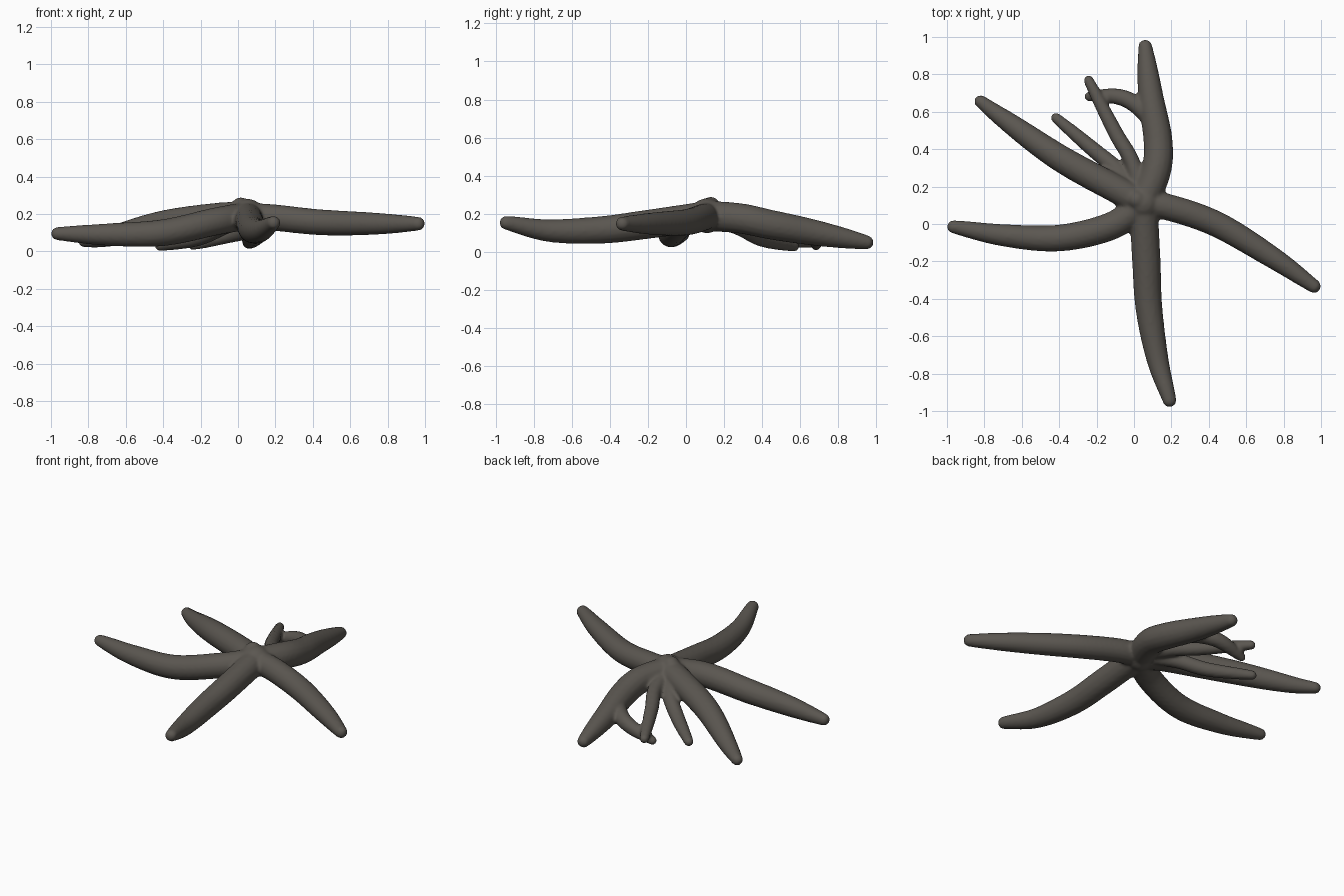
import bpy
import bmesh
from mathutils import Matrix, Vector

if "Cube" in bpy.data.objects:
    bpy.data.objects.remove(bpy.data.objects["Cube"])

skin = bpy.data.materials.new("dark grey brown skin")
skin.use_nodes = True
skin_color = (0.105, 0.095, 0.082, 1)
skin.diffuse_color = skin_color
skin.node_tree.nodes["Principled BSDF"].inputs["Base Color"].default_value = skin_color

HUB = (.05, .11, .19)
STEPS = 10


def smooth_path(points):
    """Sample a smooth path that passes through every given point."""
    knots = [Vector(p) for p in points]
    knots = [2 * knots[0] - knots[1]] + knots + [2 * knots[-1] - knots[-2]]
    path = []
    for before, start, end, after in zip(knots, knots[1:], knots[2:], knots[3:]):
        leave, arrive = (end - before) / 2, (after - start) / 2
        for step in range(STEPS):
            t = step / STEPS
            ease = t * t * (3 - 2 * t)
            path.append(start.lerp(end, ease)
                        + leave * t * (1 - t) ** 2
                        - arrive * t * t * (1 - t))
    path.append(knots[-2])
    return path


def add_ball(bm, center, radius):
    bmesh.ops.create_icosphere(bm, subdivisions=3, radius=radius,
                               matrix=Matrix.Translation(center))


def add_arm(bm, name, width, taper, *points):
    """Sweep a round tube that narrows towards its tip and round both ends."""
    path = smooth_path(points)
    lengths = [0]
    for a, b in zip(path, path[1:]):
        lengths.append(lengths[-1] + (b - a).length)
    radii = [width * (1 - taper * (d / lengths[-1]) ** 3.3) for d in lengths]

    curve = bpy.data.curves.new(name, "CURVE")
    curve.dimensions = "3D"
    curve.bevel_depth = 1
    curve.bevel_resolution = 6
    curve.use_fill_caps = True
    spline = curve.splines.new("POLY")
    spline.points.add(len(path) - 1)
    for point, place, radius in zip(spline.points, path, radii):
        point.co = (*place, 1)
        point.radius = radius
    helper = bpy.data.objects.new(name, curve)
    bpy.context.collection.objects.link(helper)
    bpy.context.view_layer.update()
    tube = helper.evaluated_get(bpy.context.evaluated_depsgraph_get())
    bm.from_mesh(tube.to_mesh())
    tube.to_mesh_clear()
    bpy.data.objects.remove(helper)
    for end in (0, -1):
        add_ball(bm, path[end], radii[end])


bm = bmesh.new()

# Five full-grown arms
add_arm(bm, "left_arm", .075, .53, HUB, (-.12, -.01, .16), (-.4, -.075, .1),
        (-.7, -.06, .09), (-.965, -.015, .095))
add_arm(bm, "back_left_arm", .076, .55, HUB, (-.1, .19, .185), (-.4, .355, .147),
        (-.7, .565, .075), (-.82, .655, .055))
add_arm(bm, "front_arm", .077, .52, HUB, (.066, -.2, .145), (.08, -.45, .115),
        (.125, -.72, .112), (.19, -.943, .153))
add_arm(bm, "right_arm", .071, .48, HUB, (.2, .085, .18), (.45, -.005, .155),
        (.75, -.185, .148), (.963, -.333, .148))
add_arm(bm, "back_arm", .08, .53, HUB, (.12, .29, .175), (.128, .45, .142),
        (.09, .68, .1), (.06, .948, .05))

# Thin young arms and the hooked branch growing out of the back arm
add_arm(bm, "hooked_branch", .047, .45, (.1, .55, .12), (0, .645, .1),
        (-.1, .683, .076), (-.24, .682, .033))
add_arm(bm, "long_young_arm", .043, .36, HUB, (-.01, .33, .155),
        (-.1, .49, .125), (-.242, .767, .077))
add_arm(bm, "short_young_arm", .045, .38, HUB, (-.08, .28, .13),
        (-.22, .4, .068), (-.417, .567, .029))

# Central disc and the small knob on its top
add_ball(bm, Vector(HUB), .092)
add_ball(bm, Vector((.015, .13, .24)), .05)

mesh = bpy.data.meshes.new("starfish_body")
bm.to_mesh(mesh)
bm.free()
mesh.materials.append(skin)
body = bpy.data.objects.new("starfish_body", mesh)
bpy.context.collection.objects.link(body)

# Melt all parts into one soft skin
remesh = body.modifiers.new("merge", "REMESH")
remesh.mode = "VOXEL"
remesh.voxel_size = .01
remesh.use_smooth_shade = True
soften = body.modifiers.new("soften", "SMOOTH")
soften.factor = .5
soften.iterations = 5
